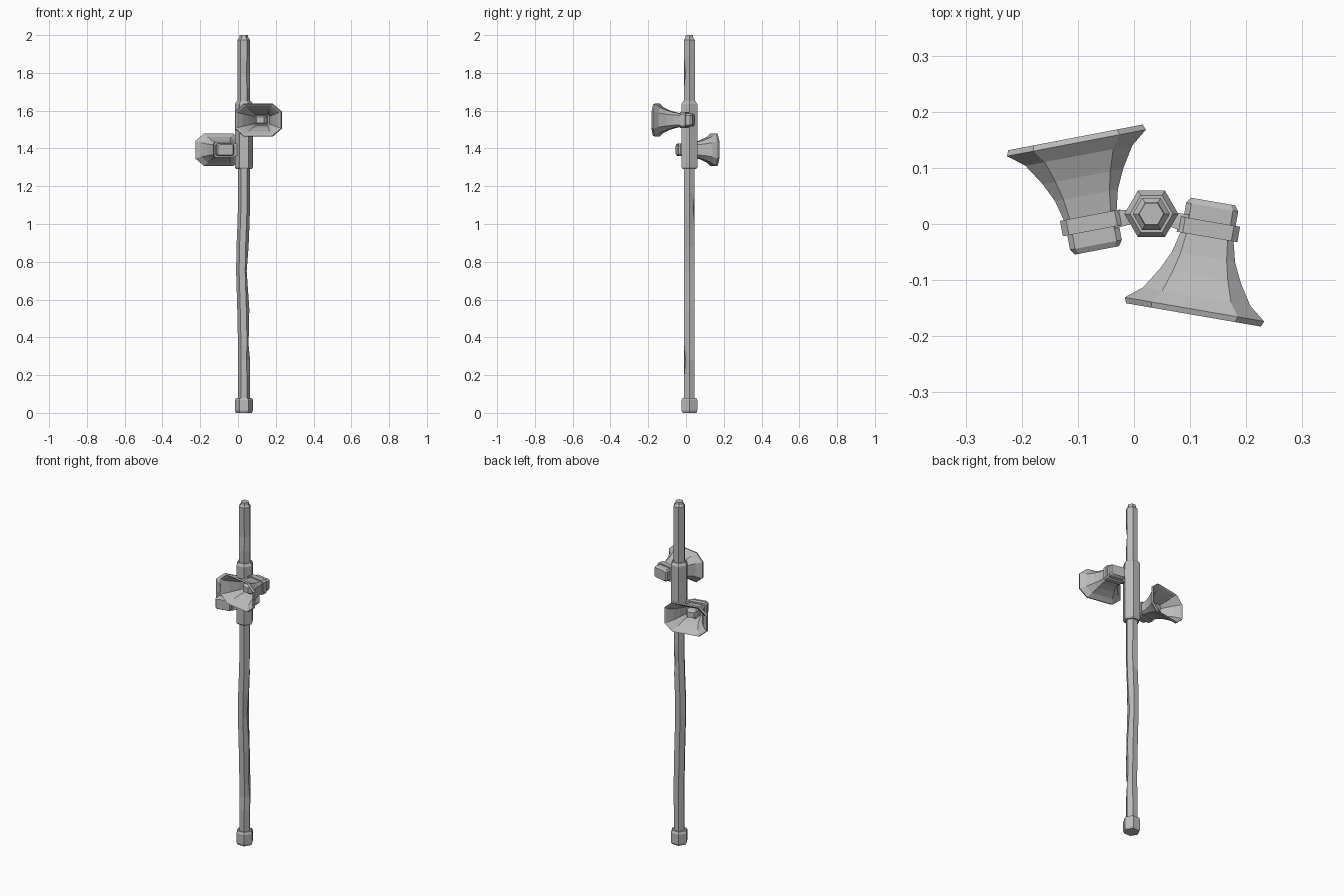
import bpy, bmesh, math
from mathutils import Matrix, Vector

if "Cube" in bpy.data.objects:
    bpy.data.objects.remove(bpy.data.objects["Cube"])

metal = bpy.data.materials.new("grey_metal")
metal.use_nodes = True
grey = (0.5, 0.5, 0.5, 1)
metal.diffuse_color = grey
metal.node_tree.nodes["Principled BSDF"].inputs["Base Color"].default_value = grey

AXIS = Vector((0.031, 0.018, 0))


def loft(name, rings, matrix=Matrix()):
    """Skin a list of equal-sized point rings and close both ends."""
    bm = bmesh.new()
    loops = [[bm.verts.new(matrix @ Vector(p)) for p in ring] for ring in rings]
    for a, b in zip(loops, loops[1:]):
        for i in range(len(a)):
            j = (i + 1) % len(a)
            bm.faces.new((a[i], a[j], b[j], b[i]))
    bm.faces.new(loops[0])
    bm.faces.new(loops[-1])
    bmesh.ops.recalc_face_normals(bm, faces=bm.faces)
    mesh = bpy.data.meshes.new(name)
    bm.to_mesh(mesh)
    bm.free()
    mesh.materials.append(metal)
    obj = bpy.data.objects.new(name, mesh)
    bpy.context.collection.objects.link(obj)
    return obj


def hexagon(z, r, dx=0, dent=None, depth=0.008):
    """Six points round the pole; one corner may be knocked inwards."""
    pts = []
    for i in range(6):
        a = i * math.pi / 3
        rr = r - depth if i == dent else r
        pts.append(AXIS + Vector((dx + rr * math.cos(a), rr * math.sin(a), z)))
    return pts


def octagon(d, w, h, cut):
    """Rectangle with cut corners, at distance d in front of the horn's back."""
    cx, cz = w * cut, h * cut * 1.25
    half = [(w, -h + cz), (w, h - cz), (w - cx, h), (-w + cx, h)]
    return [(x, -d, z) for x, z in half + [(-x, -z) for x, z in half]]


# Pole: base, slightly bent and dented lower tube, sleeve, upper tube
loft("base_cap", [hexagon(z, r) for z, r in
                  [(0, 0.042), (0.012, 0.048), (0.068, 0.048), (0.08, 0.041)]])
loft("lower_pole", [
    hexagon(0.06, 0.032), hexagon(0.2, 0.032), hexagon(0.28, 0.032, 0.001, 5),
    hexagon(0.36, 0.032, 0.001, 0), hexagon(0.55, 0.032, -0.003),
    hexagon(0.75, 0.032, -0.009, 0), hexagon(0.88, 0.032, -0.007),
    hexagon(1.0, 0.032, -0.002), hexagon(1.07, 0.032, 0, 1),
    hexagon(1.16, 0.032), hexagon(1.32, 0.032)])
loft("sleeve", [hexagon(z, r) for z, r in
                [(1.29, 0.041), (1.3, 0.048), (1.635, 0.048), (1.65, 0.038)]])
loft("upper_pole", [
    hexagon(1.63, 0.033), hexagon(1.72, 0.033), hexagon(1.8, 0.033, 0, 5),
    hexagon(1.88, 0.033), hexagon(1.975, 0.033), hexagon(1.985, 0.024),
    hexagon(2.0, 0.022)])


def loudspeaker(name, back, z, angle):
    """Horn with driver box, clamp band, plug and an arm to the pole."""
    m = Matrix.Translation((back[0], back[1], z)) @ Matrix.Rotation(angle, 4, "Z")
    loft(name + "_driver", [octagon(0, 0.04, 0.028, 0.2), octagon(0.01, 0.047, 0.034, 0.2),
                            octagon(0.066, 0.047, 0.034, 0.2)], m)
    loft(name + "_band", [octagon(0.036, 0.055, 0.042, 0.2),
                          octagon(0.064, 0.055, 0.042, 0.2)], m)
    flare = [(0.06, 0.047, 0.034, 0.22), (0.1, 0.057, 0.041, 0.27), (0.134, 0.073, 0.051, 0.32),
             (0.172, 0.097, 0.068, 0.36), (0.195, 0.126, 0.087, 0.38)]
    rim = [(0.205, 0.122, 0.084, 0.38)]
    # Inner wall runs back down the flare to the throat
    inner = [(0.2, 0.113, 0.077, 0.38)]
    inner += [(d, w - 0.009, h - 0.008, c) for d, w, h, c in flare[-2:0:-1]]
    inner += [(0.075, 0.04, 0.028, 0.22)]
    loft(name + "_horn", [octagon(*s) for s in flare + rim + inner], m)
    loft(name + "_plug", [octagon(0.07, 0.03, 0.024, 0.2), octagon(0.125, 0.03, 0.024, 0.2),
                          octagon(0.14, 0.02, 0.016, 0.2)], m)

    # Tapered arm from the clamp band into the sleeve
    start = m @ Vector((0, -0.05, 0))
    end = AXIS + Vector((0, 0, z))
    way = (end - start).normalized()
    side = way.cross(Vector((0, 0, 1)))

    def section(p, w, h):
        return [p + side * (w * a) + Vector((0, 0, h * b))
                for a, b in ((-1, -1), (1, -1), (1, 1), (-1, 1))]
    loft(name + "_arm", [section(start + way * 0.04, 0.016, 0.036),
                         section(start + way * 0.06, 0.014, 0.034),
                         section(end - way * 0.02, 0.009, 0.026)])


loudspeaker("front_horn", (0.141, 0.04), 1.55, math.radians(-9.8))
loudspeaker("back_horn", (-0.066, -0.047), 1.393, math.radians(190.8))
